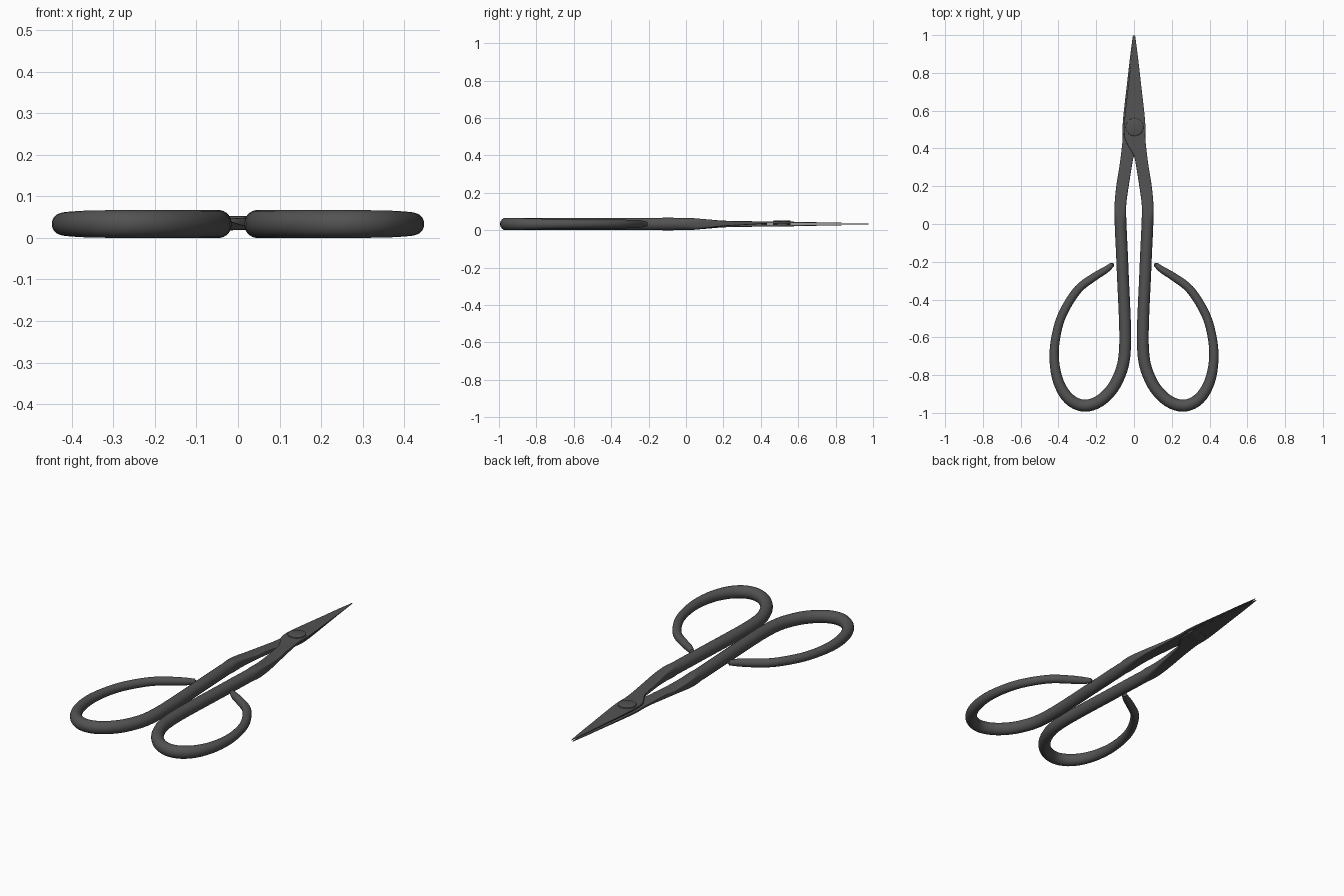
import bpy, bmesh, math
from mathutils import Vector

if "Cube" in bpy.data.objects:
    bpy.data.objects.remove(bpy.data.objects["Cube"])

steel = bpy.data.materials.new("dark_steel")
steel.diffuse_color = (0.085, 0.085, 0.085, 1)
steel.use_nodes = True
steel.node_tree.nodes["Principled BSDF"].inputs["Base Color"].default_value = steel.diffuse_color

MID = 0.0335   # height of the handle centreline
SIDES = 24

# centre x, centre y, width, height: loop end, round the bow, up the shank, blade tip
stations = [
    (.115, -.215, .026, .026), (.15, -.243, .036, .040), (.21, -.28, .042, .045),
    (.295, -.345, .045, .046), (.37, -.46, .046, .047), (.408, -.57, .047, .048),
    (.423, -.70, .050, .053), (.402, -.83, .056, .060), (.345, -.925, .062, .066),
    (.26, -.962, .064, .067), (.165, -.925, .064, .067), (.085, -.82, .063, .067),
    (.047, -.65, .063, .067), (.060, -.25, .063, .067), (.071, 0, .063, .066),
    (.072, .10, .062, .050), (.061, .20, .066, .030), (.045, .30, .066, .022),
    (.035, .36, .070, .017), (.018, .41, .092, .013), (.005, .46, .110, .012),
    (.004, .55, .109, .011), (.004, .77, .060, .006), (.004, .90, .030, .004),
    (.004, 1, .003, .002),
]


def smooth_path(pts, steps):
    """Catmull-Rom interpolation through all station values."""
    out = []
    for i in range(len(pts) - 1):
        a, b, c, d = (pts[max(0, min(len(pts) - 1, i + k))] for k in (-1, 0, 1, 2))
        for s in range(steps):
            t = s / steps
            out.append([0.5 * (2 * q + (r - p) * t + (2 * p - 5 * q + 4 * r - u) * t * t
                               + (3 * q - p - 3 * r + u) * t ** 3)
                        for p, q, r, u in zip(a, b, c, d)])
    out.append(list(pts[-1]))
    return out


def lift(y):
    """The shank rises to the pivot, then the blade settles toward the tip."""
    if y < 0.46:
        return 0.008 * max(0, (y - 0.05) / 0.41)
    return 0.008 - 0.0055 * (y - 0.46) / 0.54


def finish(bm, name, angle):
    bmesh.ops.recalc_face_normals(bm, faces=bm.faces)
    mesh = bpy.data.meshes.new(name)
    bm.to_mesh(mesh)
    bm.free()
    mesh.materials.append(steel)
    obj = bpy.data.objects.new(name, mesh)
    bpy.context.collection.objects.link(obj)
    bpy.context.view_layer.objects.active = obj
    obj.select_set(True)
    bpy.ops.object.shade_smooth_by_angle(angle=math.radians(angle))
    obj.select_set(False)
    return obj


def scissor_half(name, flip):
    """One handle, shank and blade; flip turns it over about the long axis."""
    path = smooth_path(stations, 5)
    bm = bmesh.new()
    rings = []
    for i, (x, y, w, h) in enumerate(path):
        before, after = path[max(0, i - 1)], path[min(len(path) - 1, i + 1)]
        t = Vector((after[0] - before[0], after[1] - before[1])).normalized()
        n = Vector((1, 0)) if y > 0 else Vector((t.y, -t.x))
        # round handle section becomes a flat rectangle along the shank
        e = 2 + 8 * max(0, min(1, y / 0.3))
        z = MID + lift(y)
        ring = []
        for k in range(SIDES):
            a = 2 * math.pi * (k + 0.5) / SIDES
            c, s = math.cos(a), math.sin(a)
            u = math.copysign(abs(c) ** (2 / e), c) * w / 2
            v = math.copysign(abs(s) ** (2 / e), s) * h / 2
            px, pz = x + n.x * u, z + v
            if flip:
                px, pz = -px, 2 * MID - pz
            ring.append(bm.verts.new((px, y + n.y * u, pz)))
        rings.append(ring)
    for r0, r1 in zip(rings, rings[1:]):
        for k in range(SIDES):
            j = (k + 1) % SIDES
            bm.faces.new((r0[k], r0[j], r1[j], r1[k]))
    # rounded loop end and blade tip cap
    end = Vector((path[0][0] - 0.008, path[0][1] + 0.006, MID))
    if flip:
        end.x = -end.x
    nose = bm.verts.new(end)
    for k in range(SIDES):
        bm.faces.new((rings[0][k], rings[0][(k + 1) % SIDES], nose))
    bm.faces.new(rings[-1])
    return finish(bm, name, 40)


scissor_half("right_handle_and_blade", False)
scissor_half("left_handle_and_blade", True)

# pivot rivet with softened rims
bm = bmesh.new()
bmesh.ops.create_cone(bm, cap_ends=True, segments=40, radius1=0.047, radius2=0.047, depth=0.033)
rims = [e for e in bm.edges if abs(e.verts[0].co.z - e.verts[1].co.z) < 1e-5]
bmesh.ops.bevel(bm, geom=rims, offset=0.003, segments=2, affect='EDGES', profile=0.5)
rivet = finish(bm, "pivot_rivet", 40)
rivet.location = (0.003, 0.513, 0.036)
